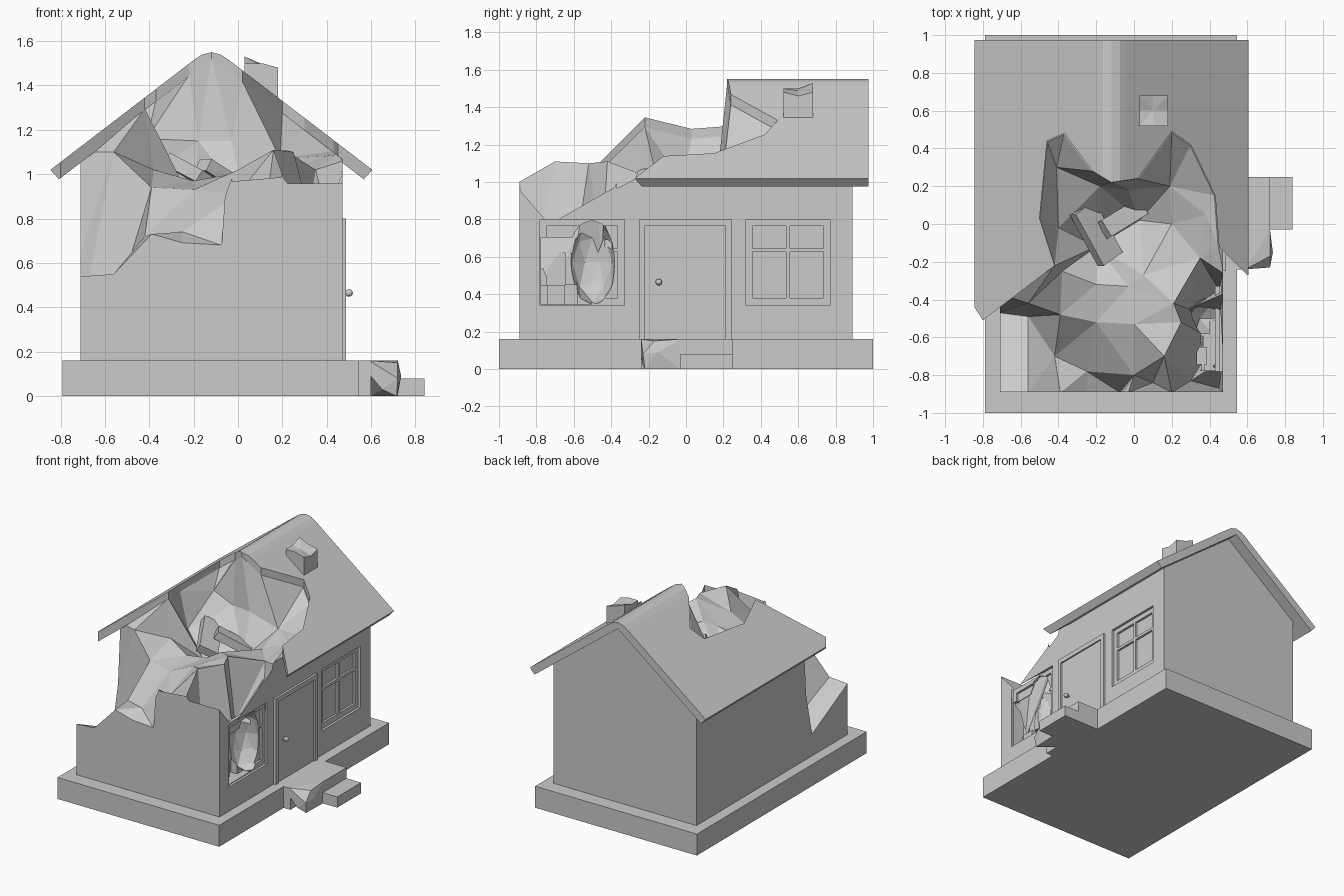
import bpy, bmesh, math, random
from mathutils import Vector, Matrix
from mathutils.geometry import delaunay_2d_cdt

if "Cube" in bpy.data.objects:
    bpy.data.objects.remove(bpy.data.objects["Cube"])

random.seed(4)
grey = bpy.data.materials.new("plaster_grey")
grey.diffuse_color = (0.6, 0.6, 0.6, 1)
grey.use_nodes = True
grey.node_tree.nodes["Principled BSDF"].inputs["Base Color"].default_value = grey.diffuse_color


def obj_from(bm, name, helper=False):
    bmesh.ops.recalc_face_normals(bm, faces=bm.faces)
    me = bpy.data.meshes.new(name)
    bm.to_mesh(me)
    bm.free()
    ob = bpy.data.objects.new(name, me)
    bpy.context.collection.objects.link(ob)
    me.materials.append(grey)
    if helper:
        ob.hide_render = True
        ob.hide_viewport = True
    return ob


def box(name, lo, hi, helper=False):
    bm = bmesh.new()
    lo, hi = Vector(lo), Vector(hi)
    bmesh.ops.create_cube(bm, size=1, matrix=Matrix.Translation((lo + hi) / 2) @ Matrix.Diagonal((*(hi - lo), 1)))
    return obj_from(bm, name, helper)


def prism(name, pts, vec, helper=False):
    bm = bmesh.new()
    f = bm.faces.new([bm.verts.new(p) for p in pts])
    new = bmesh.ops.extrude_face_region(bm, geom=[f])["geom"]
    bmesh.ops.translate(bm, vec=vec, verts=[g for g in new if isinstance(g, bmesh.types.BMVert)])
    return obj_from(bm, name, helper)


def cut(ob, *cutters):
    for c in cutters:
        m = ob.modifiers.new("cut", "BOOLEAN")
        m.operation, m.solver, m.object = "DIFFERENCE", "EXACT", c


def lump(name, loc, size, jitter):
    """Jagged low-poly boulder used to bite pieces away."""
    bm = bmesh.new()
    bmesh.ops.create_icosphere(bm, subdivisions=2, radius=1)
    for v in bm.verts:
        v.co *= 1 + random.uniform(-jitter, jitter)
        v.co = Vector(loc) + Vector(a * b for a, b in zip(v.co, size))
    return obj_from(bm, name, True)


RX, SLOPE = -0.12, 0.765


def roof_z(x):
    return 1.575 - SLOPE * abs(x - RX)


# plinth and entrance steps, the near end of the upper step is broken
box("plinth", (-0.79, -1, 0), (0.545, 1, 0.16))
box("upper_step", (0.54, -0.04, 0), (0.72, 0.25, 0.16))
box("upper_step_stub", (0.54, -0.24, 0), (0.6, -0.04, 0.16))
bm = bmesh.new()
for p in [(0.59, -0.24, 0.16), (0.59, -0.24, 0.1), (0.65, -0.235, 0.03), (0.715, -0.22, 0), (0.735, -0.15, 0.09),
          (0.72, -0.03, 0.16), (0.72, -0.03, 0), (0.72, -0.17, 0.15), (0.59, -0.03, 0), (0.59, -0.03, 0.16),
          (0.6, -0.12, 0), (0.62, -0.18, 0.16), (0.72, -0.23, 0.08)]:
    bm.verts.new(p)
hull = bmesh.ops.convex_hull(bm, input=bm.verts)
obj_from(bm, "broken_step_end")
box("lower_step", (0.71, -0.03, 0), (0.84, 0.25, 0.08))

# gabled house body
under = 0.055
body = prism("house_body", [(-0.71, -0.89, 0.15), (0.47, -0.89, 0.15), (0.47, -0.89, roof_z(0.47) - under),
             (RX, -0.89, roof_z(RX) - under), (-0.71, -0.89, roof_z(-0.71) - under)], (0, 1.78, 0))

# roof slab with rounded ridge
ridge = [(RX + s, 1.575 - d) for s, d in ((0.08, 0.061), (0.045, 0.037), (0, 0.025), (-0.045, 0.037), (-0.08, 0.061))]
section = [(0.605, 1.02)] + ridge + [(-0.845, 1.02), (-0.807, 0.977), (RX, 1.503), (0.567, 0.977)]
roof = prism("roof", [(x, -0.6, z) for x, z in section], (0, 1.575, 0))

# torn rim of the roof, left to right
rim = [(-0.42, -0.22), (-0.5, 0.03), (-0.46, 0.44), (-0.37, 0.48), (-0.22, 0.28), (-0.12, 0.22),
       (0.02, 0.24), (0.2, 0.49), (0.3, 0.42), (0.43, 0.15), (0.45, -0.12)]
roof_hole = [(-0.95, -0.38), (-0.845, -0.44), (-0.8, -0.51)] + rim + [(0.6, -0.27), (0.95, -0.3), (0.95, -0.95), (-0.95, -0.95)]
cut(roof, prism("roof_cutter", [(x, y, 0.5) for x, y in roof_hole], (0, 0, 2), True))

# crumbled inside: edge line along the walls, then crater, mound and pit points
R, L, F = 0.472, -0.712, -0.892
edge = [(x, y, roof_z(x) - 0.05) for x, y in rim]
edge += [(R, -0.26, 1.06), (R, -0.37, 1.0), (R, -0.72, 0.8), (R, F, 1.0), (0.2, F, 1.0), (-0.03, F, 0.98),
         (-0.06, F, 0.9), (-0.075, F, 0.68), (-0.25, F, 0.69), (-0.39, F, 0.73), (-0.56, F, 0.55), (L, F, 0.54),
         (L, -0.47, 0.32), (L, -0.40, 0.64), (L, -0.37, 1.1)]
inner = [(-0.41, 0.3, 1.16), (-0.4, -0.02, 1.0), (-0.18, 0.2, 1.15), (-0.03, 0.18, 1.15), (0.19, 0.2, 1.07),
         (0.03, 0.02, 0.88), (-0.2, -0.12, 0.86), (0.2, 0.0, 1.0), (0.38, 0.05, 1.08), (0.35, -0.18, 1.02),
         (-0.38, -0.25, 1.02), (-0.2, -0.32, 0.97), (-0.03, -0.33, 1.0), (0.05, -0.27, 1.04), (0.21, -0.42, 1.11),
         (0.25, -0.52, 1.1), (-0.39, -0.48, 0.94), (-0.2, -0.52, 0.93), (0.0, -0.53, 1.02), (0.16, -0.7, 1.11),
         (-0.42, -0.7, 0.72), (-0.25, -0.78, 0.74), (0.0, -0.8, 0.91), (0.1, -0.84, 0.65), (0.3, -0.83, 0.5),
         (0.45, -0.87, 0.55), (0.43, -0.62, 0.42), (0.45, -0.35, 0.62), (0.29, -0.45, 0.65), (-0.56, -0.49, 0.38),
         (-0.56, -0.42, 1.1)]
pts = edge + inner
co, _, tris, origin, _, _ = delaunay_2d_cdt([Vector(p[:2]) for p in pts], [], [list(range(len(edge)))], 1, 1e-5)
bm = bmesh.new()
low = [bm.verts.new((c.x, c.y, pts[o[0]][2] if o else 1)) for c, o in zip(co, origin)]
high = [bm.verts.new((c.x, c.y, 2)) for c in co]
for t in tris:
    bm.faces.new([low[i] for i in t])
    bm.faces.new([high[i] for i in reversed(t)])
bm.verts.index_update()
for e in [e for e in bm.edges if e.is_boundary and e.verts[0].index < len(low)]:
    a, b = (v.index for v in e.verts)
    bm.faces.new((low[a], low[b], high[b], high[a]))
cut(body, obj_from(bm, "crater_cutter", True))

# windows: recess in the wall, then frame bars and panes
for n, c in (("rear_window", 0.545), ("front_window", -0.555)):
    cut(body, box(n + "_recess", (0.435, c - 0.225, 0.34), (0.6, c + 0.225, 0.8), True))
    frame = box(n, (0.43, c - 0.226, 0.339), (0.452, c + 0.226, 0.801))
    for y0, y1 in ((-0.19, -0.01), (0.01, 0.19)):
        for z0, z1 in ((0.38, 0.625), (0.645, 0.765)):
            cut(frame, box(n + "_pane", (0.436, c + y0, z0), (0.6, c + y1, z1), True))
    if n == "front_window":
        # jagged bite plus stepped masonry blocks behind the smashed panes
        bites = [lump("window_bite", (0.42, -0.5, 0.57), (0.13, 0.13, 0.24), 0.08)]
        cols, rows = (-0.775, -0.745, -0.65, -0.585, -0.51), (0.345, 0.45, 0.54, 0.62, 0.7)
        for i in range(4):
            for j in range(4):
                bites.append(box("window_gap", (random.uniform(0.33, 0.4), cols[i], rows[j]),
                                 (0.46, cols[i + 1] + 0.002, rows[j + 1] + 0.002), True))
        cut(frame, *bites)
        cut(body, *bites)

# door with frame and knob
box("door", (0.46, -0.221, 0.16), (0.476, 0.212, 0.766))
for n, a, b in (("left_jamb", (-0.25, 0.16), (-0.221, 0.8)), ("right_jamb", (0.212, 0.16), (0.245, 0.8)),
                ("lintel", (-0.221, 0.766), (0.212, 0.8))):
    box("door_" + n, (0.46, *a), (0.487, *b))
bm = bmesh.new()
turn = Matrix.Translation((0.5, -0.145, 0.465)) @ Matrix.Rotation(math.pi / 2, 4, "Y")
bmesh.ops.create_cone(bm, cap_ends=True, segments=10, radius1=0.009, radius2=0.009, depth=0.05,
                      matrix=turn @ Matrix.Translation((0, 0, -0.015)))
bmesh.ops.create_uvsphere(bm, u_segments=10, v_segments=6, radius=0.018, matrix=turn)
obj_from(bm, "door_knob")

# chimney with broken top
bm = bmesh.new()
ring = [(0.03, 0.52, 1.5), (0.11, 0.52, 1.5), (0.18, 0.52, 1.48), (0.18, 0.6, 1.46), (0.18, 0.68, 1.48),
        (0.1, 0.68, 1.5), (0.03, 0.68, 1.53), (0.03, 0.6, 1.5)]
top = [bm.verts.new(p) for p in ring]
base = [bm.verts.new((p[0], p[1], 1.3)) for p in ring]
mid = bm.verts.new((0.1, 0.6, 1.49))
for i in range(8):
    j = (i + 1) % 8
    bm.faces.new((base[i], base[j], top[j], top[i]))
    bm.faces.new((top[i], top[j], mid))
bm.faces.new(base)
obj_from(bm, "chimney")

# fallen timbers in the crater
for n, loc, size, yaw, tilt in (("fallen_beam", (-0.2, -0.05, 1.0), (0.14, 0.32, 0.06), 0.5, (0.25, 0.5)),
                                ("fallen_cross_beam", (-0.06, 0.03, 0.98), (0.26, 0.1, 0.06), 0.55, (0, 0.5))):
    bm = bmesh.new()
    rot = Matrix.Rotation(yaw, 4, "Z") @ Matrix.Rotation(tilt[0], 4, "X") @ Matrix.Rotation(tilt[1], 4, "Y")
    bmesh.ops.create_cube(bm, size=1, matrix=Matrix.Translation(loc) @ rot @ Matrix.Diagonal((*size, 1)))
    obj_from(bm, n)
